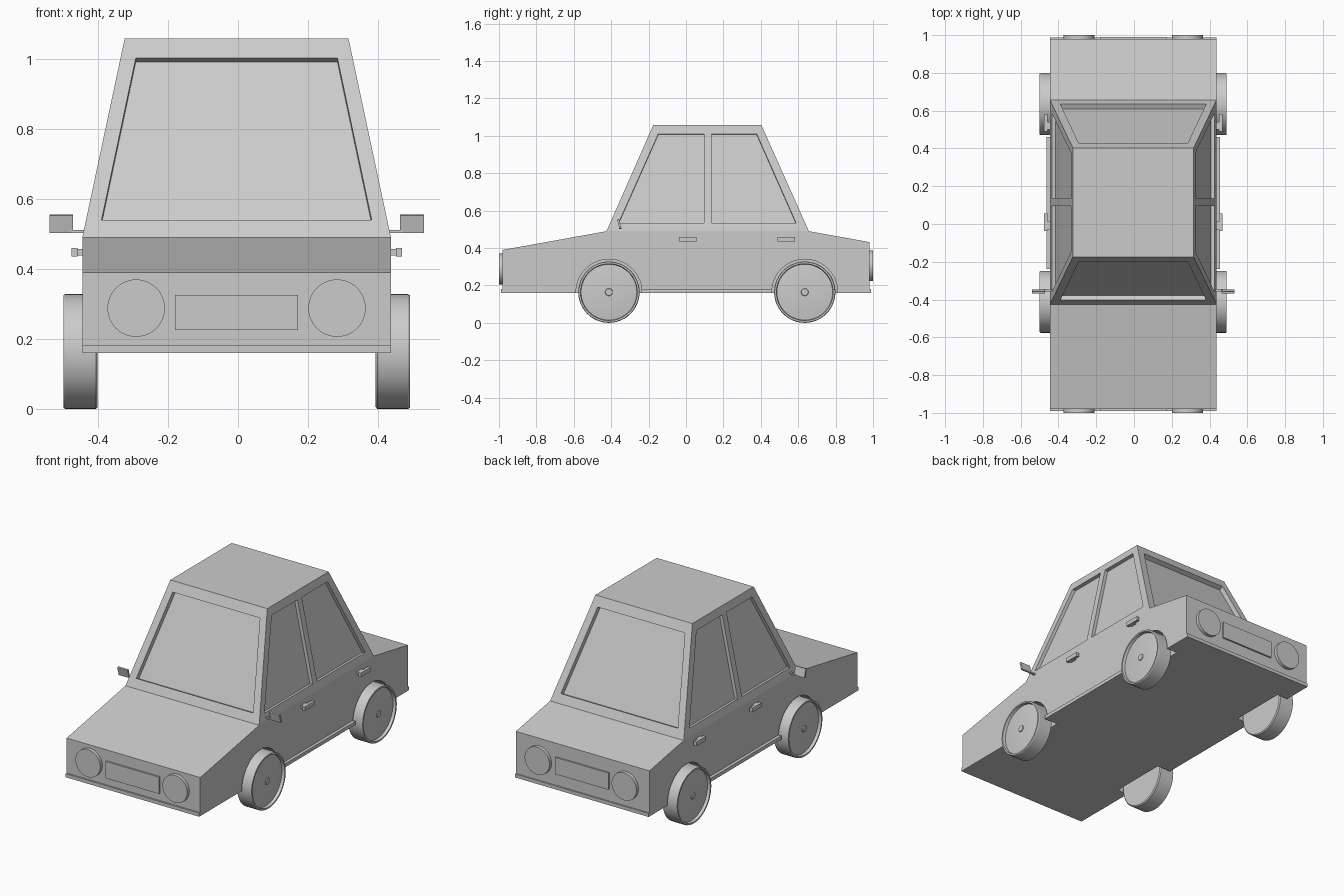
import bpy, bmesh, math
from mathutils import Vector, Matrix

if "Cube" in bpy.data.objects:
    bpy.data.objects.remove(bpy.data.objects["Cube"])

CX = -0.004          # slight sideways offset of the whole car
AXLES = (-0.412, 0.635)
WHEEL_R = 0.164


def make(name, bm, smooth=False):
    bmesh.ops.recalc_face_normals(bm, faces=bm.faces)
    me = bpy.data.meshes.new(name)
    bm.to_mesh(me)
    bm.free()
    ob = bpy.data.objects.new(name, me)
    bpy.context.collection.objects.link(ob)
    if smooth:
        bpy.ops.object.select_all(action='DESELECT')
        ob.select_set(True)
        bpy.context.view_layer.objects.active = ob
        bpy.ops.object.shade_smooth_by_angle(angle=math.radians(30))
    return ob


def box(name, x, y, z, tilt=0.0):
    bm = bmesh.new()
    size = [b - a for a, b in (x, y, z)]
    mid = [(a + b) / 2 for a, b in (x, y, z)]
    m = Matrix.Translation(mid) @ Matrix.Rotation(tilt, 4, 'X') @ Matrix.Diagonal((*size, 1))
    bmesh.ops.create_cube(bm, size=1, matrix=m)
    return make(name, bm)


def span(s, a, b):
    return tuple(sorted((s * a, s * b)))


def cylinder(name, r, length, centre, axis, smooth=True):
    bm = bmesh.new()
    rot = Matrix.Rotation(math.pi / 2, 4, axis)
    bmesh.ops.create_cone(bm, cap_ends=True, segments=48, radius1=r, radius2=r, depth=length,
                          matrix=Matrix.Translation(centre) @ rot)
    return make(name, bm, smooth)


def cut(target, cutter):
    cutter.hide_render = True
    mod = target.modifiers.new("cut", 'BOOLEAN')
    mod.operation, mod.solver, mod.object = 'DIFFERENCE', 'EXACT', cutter
    bpy.context.view_layer.objects.active = target
    bpy.ops.object.modifier_apply(modifier=mod.name)
    bpy.data.objects.remove(cutter)


# body: side profile extruded across, then the deck pulled up into a tapered cabin
BELT, ROOF = 0.49, 1.058
W, RW = 0.441, 0.32
FRONT, BACK = (-0.425, -0.175), (0.657, 0.403)
bm = bmesh.new()
profile = [(-0.98, 0.16), (-0.98, 0.39), (FRONT[0], BELT), (BACK[0], BELT), (0.98, 0.432), (0.98, 0.16)]
side = bm.faces.new([bm.verts.new((-W, y, z)) for y, z in profile])
ext = bmesh.ops.extrude_face_region(bm, geom=[side], use_keep_orig=True)
bmesh.ops.translate(bm, verts=[v for v in ext['geom'] if isinstance(v, bmesh.types.BMVert)], vec=(2 * W, 0, 0))
deck = next(f for f in bm.faces if all(abs(v.co.z - BELT) < 1e-4 for v in f.verts))
ext = bmesh.ops.extrude_face_region(bm, geom=[deck])
bmesh.ops.delete(bm, geom=[f for f in [deck] if f.is_valid], context='FACES')
for v in [g for g in ext['geom'] if isinstance(g, bmesh.types.BMVert)]:
    v.co = (math.copysign(RW, v.co.x), FRONT[1] if v.co.y < 0 else BACK[1], ROOF)
body = make("body", bm)


# window recesses
def lerp_z(a, b, z):
    return a + (b - a) * (z - BELT) / (ROOF - BELT)


def recess(quad, depth):
    pts = [Vector(p) for p in quad]
    n = (pts[1] - pts[0]).cross(pts[2] - pts[0]).normalized()
    if n.dot(sum(pts, Vector()) / 4 - Vector((0, 0.115, 0.75))) < 0:
        n = -n
    bm = bmesh.new()
    inner = [bm.verts.new(p - n * depth) for p in pts]
    outer = [bm.verts.new(p + n * 0.03) for p in pts]
    bm.faces.new(inner)
    bm.faces.new(outer)
    for i in range(4):
        j = (i + 1) % 4
        bm.faces.new((inner[i], inner[j], outer[j], outer[i]))
    cut(body, make("window_cutter", bm))


for ends in (FRONT, BACK):
    recess([(x, lerp_z(*ends, z), z) for x, z in ((-0.386, 0.54), (0.386, 0.54), (0.288, 1.003), (-0.288, 1.003))], 0.028)
for s in (-1, 1):
    for quad in (((-0.36, 0.535), (0.095, 0.535), (0.095, 1.01), (-0.148, 1.01)),
                 ((0.135, 0.535), (0.588, 0.535), (0.378, 1.01), (0.135, 1.01))):
        recess([(s * lerp_z(W, RW, z), y, z) for y, z in quad], 0.02)

# wheel arches
for s in (-1, 1):
    for y in AXLES:
        cut(body, cylinder("arch_cutter", 0.176, 0.24, (s * 0.49, y, WHEEL_R), 'Y', False))

# wheels: lathed tyre with dished cap and small hub, as (radius, x)
WHEEL = [(0, 0.397), (0.158, 0.397), (WHEEL_R, 0.402), (WHEEL_R, 0.49), (0.161, 0.495), (0.152, 0.495),
         (0.149, 0.478), (0.085, 0.486), (0.02, 0.486), (0.018, 0.491), (0, 0.491)]
for s in (-1, 1):
    for y, label in zip(AXLES, ("front", "rear")):
        bm = bmesh.new()
        vs = [bm.verts.new((s * x, y, WHEEL_R + r)) for r, x in WHEEL]
        es = [bm.edges.new(p) for p in zip(vs, vs[1:])]
        bmesh.ops.spin(bm, geom=vs + es, cent=(0, y, WHEEL_R), axis=(1, 0, 0), angle=2 * math.pi, steps=48)
        bmesh.ops.remove_doubles(bm, verts=bm.verts, dist=1e-5)
        make(label + "_wheel", bm, True)

# bumper strips, grille and plate
box("front_bumper", (-W, W), (-0.99, -0.97), (0.16, 0.181))
box("rear_bumper", (-W, W), (0.97, 0.988), (0.16, 0.181))
box("grille", (-0.176, 0.176), (-0.99, -0.97), (0.225, 0.325))
box("rear_plate", (-0.176, 0.176), (0.97, 0.99), (0.252, 0.352))

for s in (-1, 1):
    # lights
    cylinder("headlight", 0.082, 0.03, (s * 0.287, -0.985, 0.288), 'X')
    cylinder("tail_light", 0.082, 0.03, (s * 0.287, 0.985, 0.305), 'X')
    # sill
    box("sill", span(s, 0.43, 0.459), (-0.238, 0.46), (0.16, 0.181))
    # door handles
    for y in (-0.038, 0.49):
        box("door_handle", span(s, 0.455, 0.472), (y, y + 0.093), (0.436, 0.46))
        box("handle_post", span(s, 0.435, 0.458), (y + 0.01, y + 0.05), (0.439, 0.457))
    # wing mirrors
    box("mirror_arm", span(s, 0.43, 0.475), (-0.357, -0.345), (0.503, 0.511))
    box("wing_mirror", span(s, 0.467, 0.535), (-0.362, -0.352), (0.503, 0.555), 0.25)

for ob in bpy.data.objects:
    ob.location.x += CX
